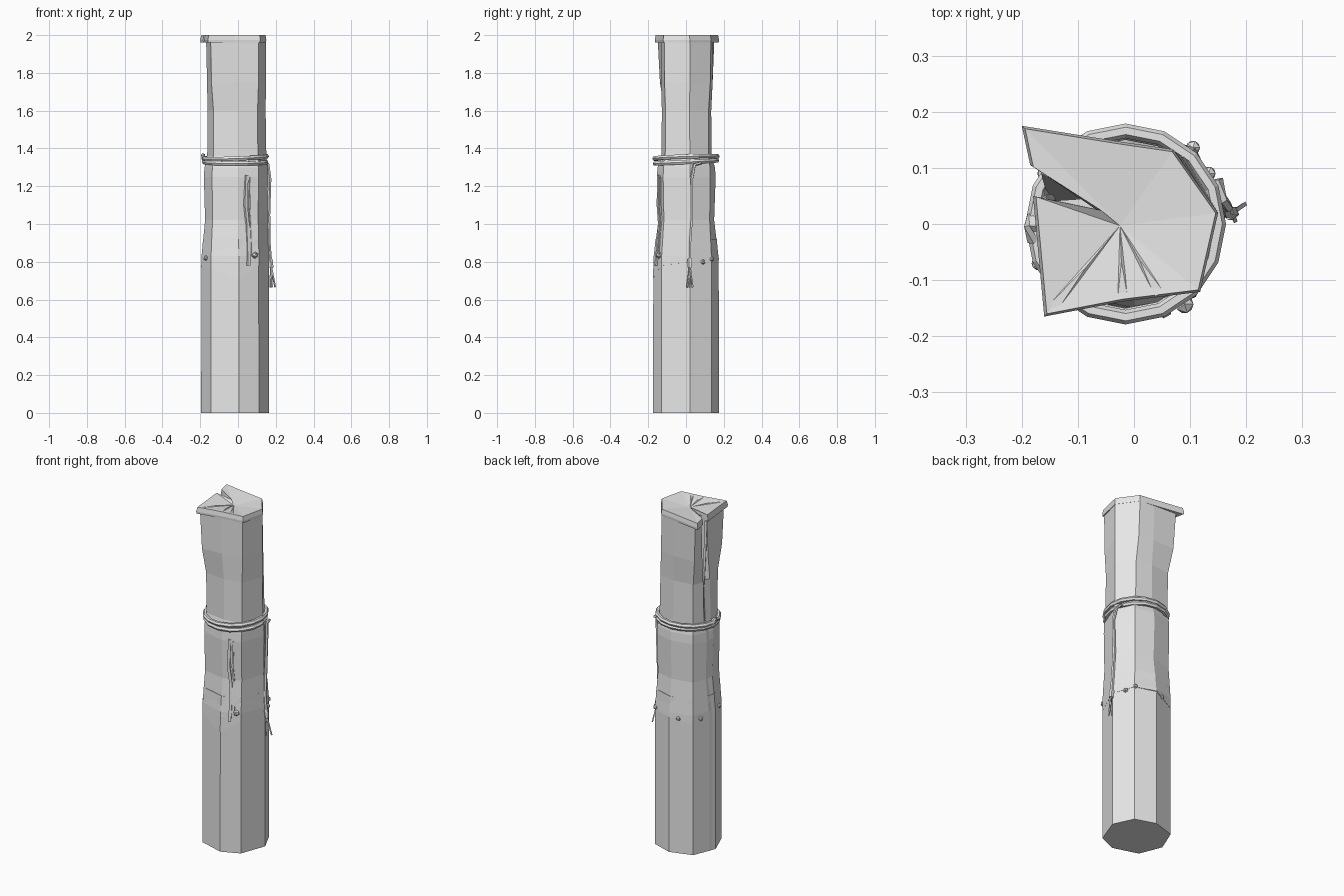
import bpy, bmesh, math
from mathutils import Vector

if "Cube" in bpy.data.objects:
    bpy.data.objects.remove(bpy.data.objects["Cube"])

grey = bpy.data.materials.new("light grey")
grey.diffuse_color = (0.8, 0.8, 0.8, 1)
grey.use_nodes = True
grey.node_tree.nodes["Principled BSDF"].inputs["Base Color"].default_value = grey.diffuse_color

# Outlines run counter-clockwise; points 6-8 hold the slit on the left side
BASE = [(0.165, 0.02), (0.11, 0.135), (-0.01, 0.175), (-0.14, 0.135), (-0.18, 0.04),
        (-0.187, 0.02), (-0.195, 0.0), (-0.143, -0.13), (0.005, -0.175), (0.11, -0.13)]
WAIST = [(0.15, 0.02), (0.09, 0.12), (-0.01, 0.135), (-0.13, 0.12), (-0.16, 0.06),
         (-0.155, 0.04), (-0.163, 0.0), (-0.13, -0.11), (0.0, -0.13), (0.105, -0.11)]
TOP = [(0.147, 0.02), (0.068, 0.132), (-0.02, 0.143), (-0.165, 0.15), (-0.165, 0.09),
       (-0.09, 0.045), (-0.165, 0.04), (-0.145, -0.15), (-0.02, -0.133), (0.11, -0.115)]
CAP = [(0.15, 0.02), (0.07, 0.133), (-0.02, 0.146), (-0.20, 0.175), (-0.185, 0.105),
       (-0.06, 0.025), (-0.18, 0.05), (-0.16, -0.165), (-0.02, -0.138), (0.118, -0.121)]


def finish(name, bm):
    bmesh.ops.recalc_face_normals(bm, faces=bm.faces)
    me = bpy.data.meshes.new(name)
    bm.to_mesh(me)
    bm.free()
    me.materials.append(grey)
    ob = bpy.data.objects.new(name, me)
    bpy.context.collection.objects.link(ob)
    return ob


def mix(a, b, t, s=1.0):
    return [((p[0] + (q[0] - p[0]) * t + 0.015) * s - 0.015,
             (p[1] + (q[1] - p[1]) * t) * s) for p, q in zip(a, b)]


def loft(name, rings, cap_ends=True, loop=False):
    bm = bmesh.new()
    vs = [[bm.verts.new(p) for p in r] for r in rings]
    n = len(vs[0])
    for a, b in zip(vs, vs[1:] + (vs[:1] if loop else [])):
        for i in range(n):
            bm.faces.new((a[i], a[(i + 1) % n], b[(i + 1) % n], b[i]))
    if cap_ends:
        bm.faces.new(vs[0])
        bm.faces.new(vs[-1])
    return finish(name, bm)


def at(outline, z):
    return [(x, y, z) for x, y in outline]


def tube(name, pts, r, sides=5):
    rings = []
    for i, p in enumerate(pts):
        d = (Vector(pts[min(i + 1, len(pts) - 1)]) - Vector(pts[max(i - 1, 0)])).normalized()
        u = d.cross(Vector((0.3, 1, 0.1))).normalized()
        v = d.cross(u)
        rings.append([Vector(p) + r * (u * math.cos(k * math.tau / sides)
                      + v * math.sin(k * math.tau / sides)) for k in range(sides)])
    return loft(name, rings)


# Lower post
loft("post", [at(BASE, 0), at(mix(BASE, WAIST, 0.05), 0.8), at(mix(BASE, WAIST, 0.3), 0.92)])

# Cloth sleeve: height, first outline, second outline, blend, scale
levels = [(0.77, BASE, WAIST, 0.0, 1.0), (0.83, BASE, WAIST, 0.12, 1.01),
          (1.02, BASE, WAIST, 0.65, 1.0), (1.25, BASE, WAIST, 0.45, 1.0),
          (1.30, BASE, WAIST, 0.55, 1.0), (1.36, BASE, WAIST, 1.0, 1.0),
          (1.6, WAIST, TOP, 0.15, 0.98), (1.75, WAIST, TOP, 0.7, 1.0),
          (1.98, WAIST, TOP, 1.0, 1.0)]
sleeve = [at(mix(a, b, t, s), z) for z, a, b, t, s in levels]
for i, z in ((8, 0.71), (9, 0.78), (7, 0.765), (0, 0.80), (1, 0.81), (2, 0.81)):
    x, y, _ = sleeve[0][i]
    sleeve[0][i] = (x, y, z)      # uneven hem
loft("cloth_sleeve", sleeve)

# Folded cap: rim overhangs the front and left, top fans to a centre
bm = bmesh.new()
low = [bm.verts.new((x * 0.99, y * 0.99, 1.962)) for x, y in CAP]
mid = [bm.verts.new((x, y, 1.975)) for x, y in CAP]
high = [bm.verts.new((x * 0.97, y * 0.97, 2.0)) for x, y in CAP]
centre, under = bm.verts.new((-0.025, -0.003, 1.985)), bm.verts.new((-0.025, -0.003, 1.962))
for i in range(10):
    j = (i + 1) % 10
    bm.faces.new((low[i], low[j], mid[j], mid[i]))
    bm.faces.new((mid[i], mid[j], high[j], high[i]))
    bm.faces.new((high[i], high[j], centre))
    bm.faces.new((low[j], low[i], under))
finish("folded_cap", bm)

# Radiating creases on the cap
bm = bmesh.new()
for x, y in ((-0.145, -0.15), (-0.02, -0.132), (0.045, -0.125)):
    e = Vector((x, y, 1.999))
    c = Vector((-0.025, -0.003, 1.987))
    s = (e - c).cross(Vector((0, 0, 1))).normalized() * 0.009
    p = [bm.verts.new(q) for q in (c, e - s, e + s, (c + e) / 2 + Vector((0, 0, 0.004)))]
    for f in ((0, 1, 3), (1, 2, 3), (2, 0, 3)):
        bm.faces.new([p[k] for k in f])
finish("cap_creases", bm)

# Double rope binding
for k, (z, rad) in enumerate(((1.328, 0.163), (1.352, 0.166))):
    rings = []
    for i in range(16):
        a = math.tau * i / 16
        zz = z + 0.008 * math.sin(a + k * 0.8)
        rings.append([((rad + 0.013 * math.cos(b)) * math.cos(a) - 0.015,
                       (rad + 0.013 * math.cos(b)) * math.sin(a), zz + 0.013 * math.sin(b))
                      for b in (math.tau * m / 6 for m in range(6))])
    loft("rope_ring_%d" % (k + 1), rings, False, True)

# Rope tail with knot and frayed ends on the right side
tube("rope_tail", [(0.15, 0.08, 1.32), (0.158, 0.045, 1.315), (0.168, 0.03, 1.24), (0.162, 0.03, 1.05),
                   (0.164, 0.02, 0.9), (0.172, 0.02, 0.8)], 0.009)
tube("tail_knot", [(0.168, 0.02, 0.815), (0.173, 0.02, 0.80), (0.175, 0.02, 0.77)], 0.013)
for k, (x, y) in enumerate(((0.197, 0.035), (0.18, 0.006), (0.17, 0.02))):
    tube("frayed_end_%d" % (k + 1), [(0.175, 0.02, 0.78), ((x + 0.175) / 2, (y + 0.02) / 2, 0.72),
                                     (x, y, 0.665)], 0.005, 4)
# Rope knot on the left side
tube("left_knot", [(-0.18, -0.03, 1.35), (-0.185, -0.005, 1.365), (-0.18, 0.02, 1.34)], 0.011)

# Raised fold down the front and slit edge at the upper left
tube("front_fold", [(0.045, -0.142, 1.26), (0.04, -0.145, 1.1), (0.05, -0.138, 1.0), (0.055, -0.15, 0.85),
                    (0.055, -0.158, 0.78)], 0.011, 4)
tube("front_fold_edge", [(0.065, -0.136, 1.25), (0.06, -0.137, 1.1), (0.068, -0.131, 1.0),
                         (0.075, -0.145, 0.83)], 0.006, 4)
tube("slit_fold", [(-0.16, 0.04, 1.96), (-0.155, 0.045, 1.75), (-0.145, 0.045, 1.58)], 0.009, 4)

# Nails holding the hem
for k, (x, y, z) in enumerate(((0.09, -0.143, 0.835), (0.133, 0.09, 0.80), (0.105, 0.136, 0.815),
                               (-0.06, 0.157, 0.80), (-0.16, 0.09, 0.80), (-0.17, -0.07, 0.82))):
    bm = bmesh.new()
    bmesh.ops.create_icosphere(bm, subdivisions=1, radius=0.018 if k == 0 else 0.014)
    bmesh.ops.translate(bm, verts=bm.verts, vec=(x, y, z))
    finish("nail_%d" % (k + 1), bm)
